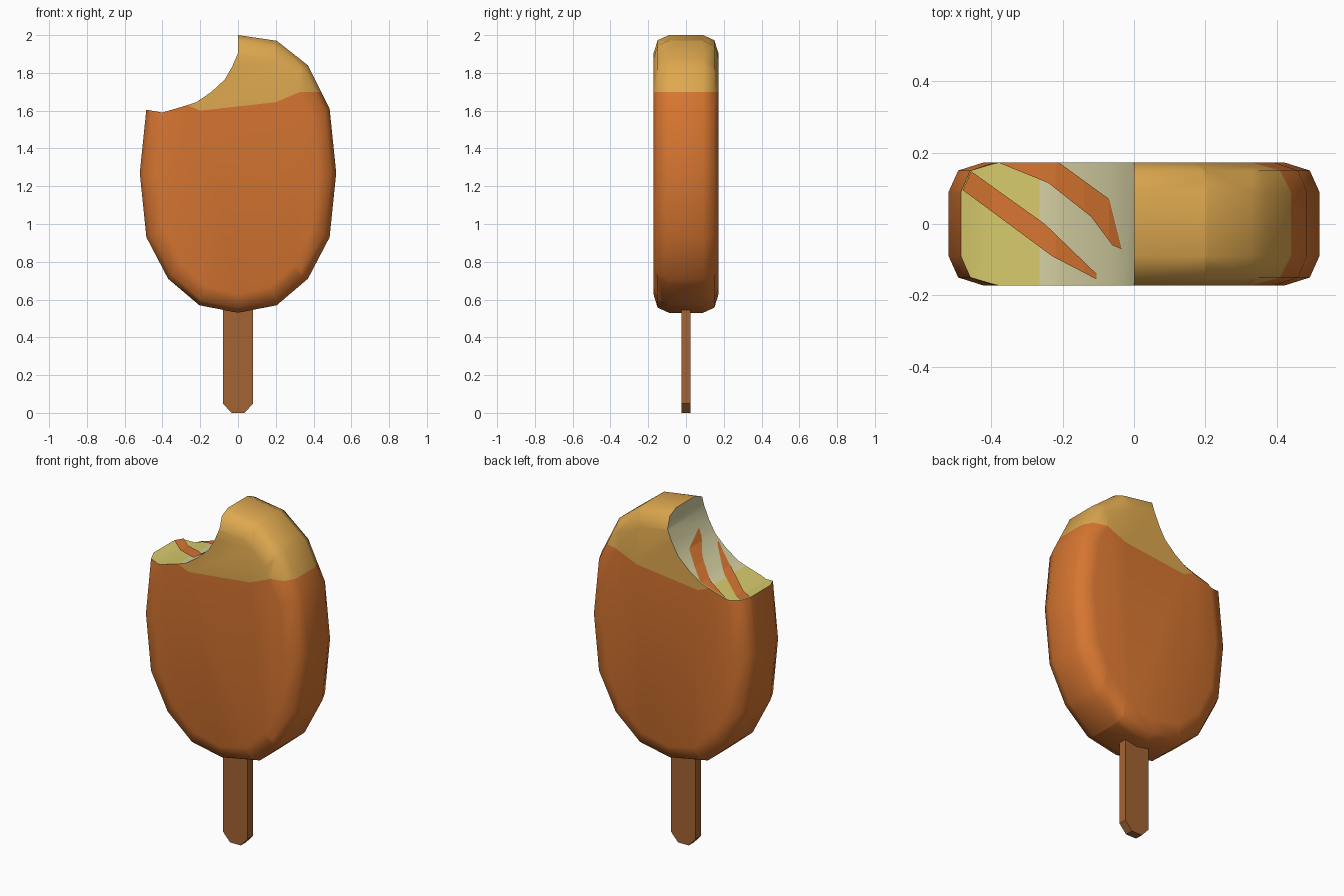
import bpy, bmesh
from mathutils import Vector

if "Cube" in bpy.data.objects:
    bpy.data.objects.remove(bpy.data.objects["Cube"])


def material(name, rgb):
    m = bpy.data.materials.new(name)
    lin = [c / 12.92 if c <= 0.04045 else ((c + 0.055) / 1.055) ** 2.4 for c in rgb]
    m.diffuse_color = (*lin, 1)
    m.use_nodes = True
    m.node_tree.nodes["Principled BSDF"].inputs["Base Color"].default_value = m.diffuse_color
    return m


ORANGE = material("orange coating", (0.84, 0.46, 0.19))
GOLD = material("golden top", (0.87, 0.66, 0.31))
YELLOW = material("yellow filling", (0.84, 0.79, 0.42))
CREAM = material("cream filling", (0.84, 0.82, 0.64))
WOOD = material("brown wood", (0.64, 0.39, 0.20))


def make_object(name, bm, mats):
    me = bpy.data.meshes.new(name)
    bm.to_mesh(me)
    bm.free()
    for m in mats:
        me.materials.append(m)
    ob = bpy.data.objects.new(name, me)
    bpy.context.collection.objects.link(ob)
    return ob


def loft(rings):
    """Closed solid through equal-length loops of points."""
    bm = bmesh.new()
    loops = [[bm.verts.new(p) for p in r] for r in rings]
    n = len(loops[0])
    for a, b in zip(loops, loops[1:]):
        for i in range(n):
            j = (i + 1) % n
            bm.faces.new((a[i], a[j], b[j], b[i]))
    bm.faces.new(loops[0])
    bm.faces.new(loops[-1])
    bmesh.ops.recalc_face_normals(bm, faces=bm.faces[:])
    return bm


def prism(outline, y):
    return loft([[(x, s * y, z) for x, z in outline] for s in (-1, 1)])


def polyline(points, x):
    for (x0, z0), (x1, z1) in zip(points, points[1:]):
        if x <= x1 or (x1, z1) == points[-1]:
            return z0 + (z1 - z0) * (x - x0) / (x1 - x0)


def bisect(bm, faces, co, no):
    geom = set(faces)
    for f in faces:
        geom.update(f.edges)
        geom.update(f.verts)
    bmesh.ops.bisect_plane(bm, geom=list(geom), plane_co=co, plane_no=no, dist=1e-5)


# Ice body: rounded slab lofted front to back
half = [(0, 0.53), (0.205, 0.57), (0.37, 0.71), (0.485, 0.93), (0.52, 1.27),
        (0.485, 1.61), (0.37, 1.84), (0.205, 1.97), (0, 2.0)]
outline = half + [(-x, z) for x, z in half[-2:0:-1]]
section = [(-0.173, 0.1), (-0.15, 0.027), (-0.09, 0), (0.09, 0), (0.15, 0.027), (0.173, 0.1)]
bm = loft([[(x * (1 - d / 0.52), y, 1.265 + (z - 1.265) * (1 - d / 0.735))
            for x, z in outline] for y, d in section])

# Golden top: cut along a sloping dip line, then colour everything above it
dip = [(-0.27, 1.63), (-0.2, 1.60), (0.2, 1.645), (0.33, 1.70), (0.6, 1.70)]
for x, z in dip[1:-1]:
    bisect(bm, bm.faces[:], (x, 0, 0), (1, 0, 0))
for i, ((x0, z0), (x1, z1)) in enumerate(zip(dip, dip[1:])):
    lo = -1 if i == 0 else x0
    strip = [f for f in bm.faces if lo < f.calc_center_median().x < x1]
    bisect(bm, strip, (x0, 0, z0), Vector((z0 - z1, 0, x1 - x0)).normalized())
for f in bm.faces:
    c = f.calc_center_median()
    f.material_index = int(c.z > polyline(dip, c.x))
mats = [ORANGE, GOLD, YELLOW, CREAM]
body = make_object("ice_body", bm, mats)

# Bite: removed with a prism whose faces carry the filling colours
bite = [(-0.6, 1.625), (-0.485, 1.605), (-0.40, 1.59), (-0.265, 1.63), (-0.22, 1.645),
        (-0.14, 1.70), (-0.07, 1.765), (-0.03, 1.835), (0, 1.905)]
bm = prism(bite + [(0, 2.3), (-0.6, 2.3)], 0.4)
for f in bm.faces:
    f.material_index = 2 if f.calc_center_median().x < -0.265 else 3
cutter = make_object("bite_cutter", bm, mats)
cutter.hide_render = True
mod = body.modifiers.new("bite", 'BOOLEAN')
mod.operation = 'DIFFERENCE'
mod.solver = 'EXACT'
mod.object = cutter
bpy.context.view_layer.objects.active = body
body.select_set(True)
bpy.ops.object.modifier_apply(modifier=mod.name)
bpy.data.objects.remove(cutter)
bpy.ops.object.shade_smooth_by_angle(angle=1.05)

# Orange swirls: thin plates draped over the bite surface
swirls = [
    [(-0.48, 0.095), (-0.23, -0.09), (-0.105, -0.155), (-0.105, -0.14),
     (-0.25, 0.0), (-0.457, 0.148)],
    [(-0.38, 0.172), (-0.24, 0.115), (-0.12, 0.02), (-0.06, -0.06), (-0.035, -0.07),
     (-0.07, 0.07), (-0.21, 0.172)],
]
for i, pts in enumerate(swirls):
    bm = bmesh.new()
    bm.faces.new([bm.verts.new((x, y, 0)) for x, y in pts])
    for x, z in bite:
        bisect(bm, bm.faces[:], (x, 0, 0), (1, 0, 0))
    for v in bm.verts:
        v.co.z = polyline(bite, v.co.x) + 0.005
    make_object(f"filling_swirl_{i + 1}", bm, [ORANGE])

# Stick with chamfered lower end
stick = [(-0.035, 0), (0.035, 0), (0.08, 0.05), (0.08, 0.6), (-0.08, 0.6), (-0.08, 0.05)]
make_object("stick", prism(stick, 0.024), [WOOD])
